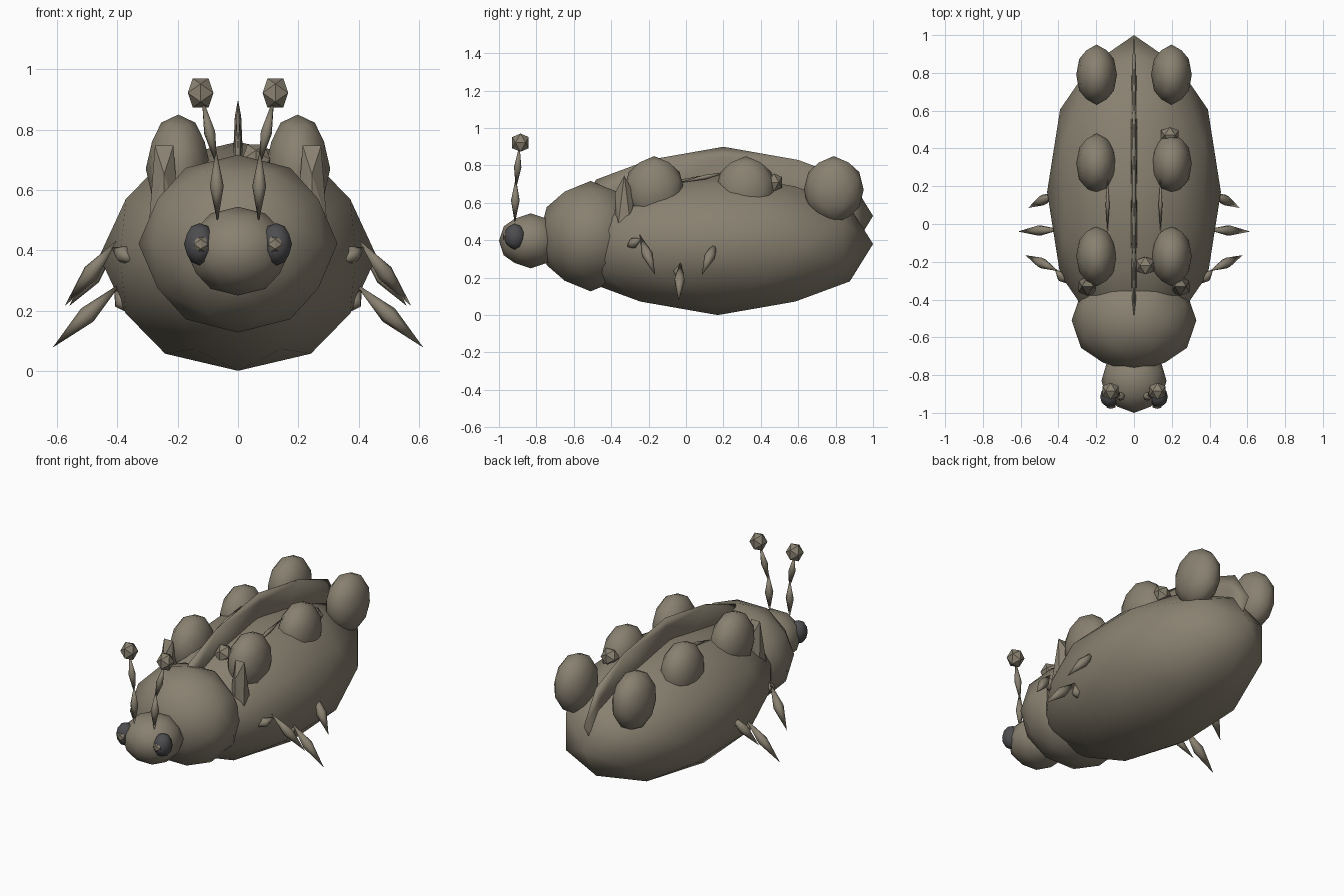
import bpy, bmesh
from mathutils import Vector

if "Cube" in bpy.data.objects:
    bpy.data.objects.remove(bpy.data.objects["Cube"])


def material(name, rgb):
    m = bpy.data.materials.new(name)
    m.diffuse_color = (*rgb, 1)
    m.use_nodes = True
    m.node_tree.nodes["Principled BSDF"].inputs["Base Color"].default_value = m.diffuse_color
    return m


SHELL = material("warm grey", (0.25, 0.22, 0.165))
DARK = material("dark grey", (0.075, 0.075, 0.08))


def finish(name, bm, mat, smooth):
    bmesh.ops.recalc_face_normals(bm, faces=bm.faces)
    for f in bm.faces:
        f.smooth = smooth
    me = bpy.data.meshes.new(name)
    bm.to_mesh(me)
    bm.free()
    me.materials.append(mat)
    ob = bpy.data.objects.new(name, me)
    bpy.context.collection.objects.link(ob)
    return ob


def ico(name, centre, radii, mat=SHELL, fine=True):
    """Icosahedron with its edges facing the axes, optionally split once."""
    phi = (1 + 5 ** 0.5) / 2
    pts = []
    for a in (-1, 1):
        for b in (-phi, phi):
            pts += [Vector((0, b, a)), Vector((b, a, 0)), Vector((a, 0, b))]
    if fine:
        pts += [(p + q) / 2 for i, p in enumerate(pts) for q in pts[:i]
                if (p - q).length < 2.1]
    bm = bmesh.new()
    for p in pts:
        n = p.normalized()
        bm.verts.new([c + r * k for c, r, k in zip(centre, radii, n)])
    bmesh.ops.convex_hull(bm, input=bm.verts)
    return finish(name, bm, mat, fine)


def spindle(name, start, end, r):
    """Six-sided limb piece, pointed at both ends."""
    a, b = Vector(start), Vector(end)
    axis = b - a
    bm = bmesh.new()
    for lower, upper, side in ((r, 0, 0.25), (0, r, -0.25)):
        bmesh.ops.create_cone(bm, segments=6, radius1=max(lower, 1e-4),
                              radius2=max(upper, 1e-4), depth=axis.length / 2)
        new = [v for v in bm.verts if not v.tag]
        for v in new:
            v.co.z += side * axis.length
            v.tag = True
    bmesh.ops.remove_doubles(bm, verts=bm.verts, dist=0.0005)
    rot = axis.to_track_quat('Z', 'Y')
    for v in bm.verts:
        v.co = rot @ v.co + (a + b) / 2
    return finish(name, bm, SHELL, True)


# body, thorax, head and back crest
ico("body", (0, 0.17, 0.38), (0.46, 0.83, 0.38))
ico("thorax", (0, -0.51, 0.422), (0.33, 0.276, 0.295))
ico("head", (0, -0.83, 0.397), (0.172, 0.17, 0.147))
ico("back_crest", (0, 0.2, 0.53), (0.02, 0.8, 0.37))

# single warts on the back
ico("wart_rear", (0.19, 0.47, 0.71), (0.055, 0.05, 0.055), fine=False)
ico("wart_front", (0.06, -0.22, 0.7), (0.055, 0.055, 0.06), fine=False)

LEGS = {  # hip, knee, tip
    "front": ((0.34, -0.32, 0.36), (0.42, -0.24, 0.41), (0.575, -0.165, 0.215)),
    "middle": ((0.36, -0.05, 0.19), (0.41, -0.03, 0.27), (0.615, -0.04, 0.077)),
    "rear": ((0.36, 0.19, 0.34), (0.42, 0.16, 0.39), (0.56, 0.085, 0.215)),
}

for s, side in ((-1, "left"), (1, "right")):
    def at(p):
        return (s * p[0], p[1], p[2])

    # raised spots
    for i, y in enumerate((-0.17, 0.32, 0.79)):
        ico(f"spot_{i}_{side}", at((0.198, y, 0.67)), (0.108, 0.16, 0.18))
    # shoulder horn and back ridge
    ico(f"shoulder_horn_{side}", at((0.245, -0.33, 0.5)), (0.058, 0.059, 0.29),
        fine=False)
    spindle(f"back_ridge_{side}", at((0.14, -0.05, 0.705)), at((0.14, 0.25, 0.77)), 0.012)
    # eye and pupil
    ico(f"eye_{side}", at((0.127, -0.915, 0.42)), (0.052, 0.057, 0.07), DARK)
    ico(f"pupil_{side}", at((0.123, -0.96, 0.42)), (0.028, 0.022, 0.03), fine=False)
    # antenna
    spindle(f"antenna_base_{side}", at((0.068, -0.915, 0.49)), at((0.073, -0.91, 0.735)), 0.024)
    spindle(f"antenna_stem_{side}", at((0.068, -0.91, 0.67)), at((0.12, -0.89, 0.91)), 0.02)
    ico(f"antenna_tip_{side}", at((0.124, -0.885, 0.922)), (0.05, 0.052, 0.057), fine=False)
    # legs
    for name, (hip, knee, tip) in LEGS.items():
        spindle(f"{name}_upper_leg_{side}", at(hip), at(knee), 0.03)
        k, t = Vector(knee), Vector(tip)
        spindle(f"{name}_lower_leg_{side}", at(k + (k - t) * 0.12), at(t), 0.03)
